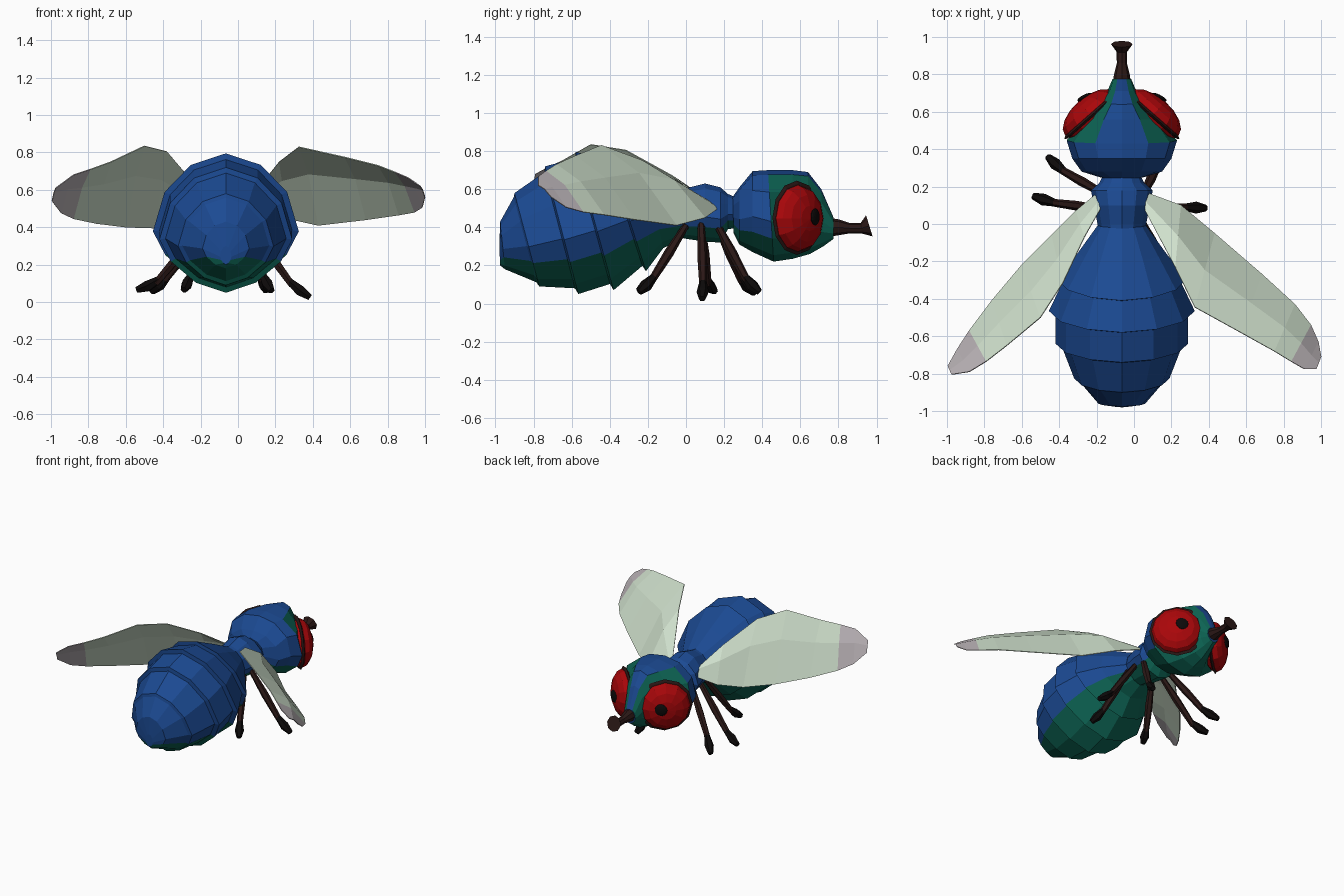
import bpy, bmesh, math
from mathutils import Vector, Matrix

if "Cube" in bpy.data.objects:
    bpy.data.objects.remove(bpy.data.objects["Cube"])

CX = -0.065  # body centre line


def mat(name, r, g, b):
    m = bpy.data.materials.new(name)
    m.diffuse_color = (r, g, b, 1)
    m.use_nodes = True
    m.node_tree.nodes["Principled BSDF"].inputs["Base Color"].default_value = m.diffuse_color
    return m


BLUE = mat("blue", 0.011, 0.068, 0.29)
TEAL = mat("teal", 0.004, 0.13, 0.09)
RED = mat("red", 0.40, 0.002, 0.003)
BROWN = mat("brown", 0.024, 0.009, 0.008)
BLACK = mat("black", 0.004, 0.003, 0.003)
WING = mat("wing", 0.62, 0.74, 0.60)
TIP = mat("wing_tip", 0.48, 0.44, 0.46)


def make(name, bm, mats):
    bmesh.ops.recalc_face_normals(bm, faces=bm.faces)
    me = bpy.data.meshes.new(name)
    bm.to_mesh(me)
    bm.free()
    ob = bpy.data.objects.new(name, me)
    for m in mats:
        me.materials.append(m)
    bpy.context.collection.objects.link(ob)
    return ob


# Half cross-sections: (width, height) from top to bottom
BODY = [(0, 1), (0.48, 0.83), (0.84, 0.43), (1, -0.15), (0.83, -0.5), (0.45, -0.84), (0, -1)]
HEAD = [(0, 1), (0.48, 0.90), (0.87, 0.52), (1, -0.12), (0.86, -0.5), (0.48, -0.86), (0, -1)]


def loft(name, rings, half=BODY, teal_from=99):
    """rings: (top y, top z, bottom y, bottom z, half width)"""
    profile = half + [(-a, b) for a, b in half[-2:0:-1]]
    n = len(profile)
    bm = bmesh.new()
    rows = []
    for yt, zt, yb, zb, w in rings:
        row = []
        for a, b in profile:
            t = (1 - b) / 2
            row.append(bm.verts.new((CX + a * w, yt + (yb - yt) * t, zt + (zb - zt) * t)))
        rows.append(row)
    for i in range(len(rows) - 1):
        for j in range(n):
            k = (j + 1) % n
            f = bm.faces.new((rows[i][j], rows[i][k], rows[i + 1][k], rows[i + 1][j]))
            s = min(j, n - 1 - j)  # strip number counted from the top
            f.material_index = int(s >= 4 or (i >= teal_from and s >= 1))
    bm.faces.new(rows[0])
    bm.faces.new(rows[-1])
    return make(name, bm, [BLUE, TEAL])


def shrink(r, k=0.91, back=0.01):
    yt, zt, yb, zb, w = r
    my, mz = (yt + yb) / 2, (zt + zb) / 2
    return (my + (yt - my) * k - back, mz + (zt - mz) * k,
            my + (yb - my) * k - back, mz + (zb - mz) * k, w * k)


# Abdomen with overlapping plates
plates = [(-0.90, 0.58, -0.77, 0.09, 0.255), (-0.74, 0.72, -0.565, 0.05, 0.355),
          (-0.58, 0.795, -0.38, 0.07, 0.39), (-0.41, 0.79, -0.21, 0.17, 0.345)]
rings = [(-0.98, 0.30, -0.975, 0.20, 0.03), (-0.975, 0.43, -0.95, 0.18, 0.125)]
for p in plates:
    rings += [shrink(p), p]
rings += [(-0.2, 0.69, -0.12, 0.29, 0.235), (-0.02, 0.60, 0.0, 0.35, 0.13)]
loft("abdomen", rings)

# Thorax and neck
loft("thorax", [(-0.05, 0.60, -0.05, 0.35, 0.12), (0.0, 0.605, 0.0, 0.34, 0.13),
                (0.10, 0.63, 0.10, 0.325, 0.15), (0.18, 0.61, 0.18, 0.32, 0.165),
                (0.22, 0.575, 0.22, 0.39, 0.12), (0.28, 0.55, 0.28, 0.40, 0.09)])

# Head
loft("head", [(0.245, 0.56, 0.25, 0.37, 0.11), (0.28, 0.61, 0.28, 0.31, 0.215),
              (0.35, 0.695, 0.35, 0.27, 0.265), (0.43, 0.70, 0.46, 0.22, 0.295),
              (0.56, 0.70, 0.56, 0.235, 0.20), (0.64, 0.69, 0.65, 0.26, 0.12),
              (0.71, 0.60, 0.72, 0.30, 0.075), (0.775, 0.45, 0.775, 0.34, 0.05)], HEAD, 3)


def ball(name, centre, scale, pole, m):
    bm = bmesh.new()
    bmesh.ops.create_uvsphere(bm, u_segments=12, v_segments=8, radius=1)
    rot = Vector(pole).to_track_quat('Z', 'Y').to_matrix().to_4x4()
    bm.transform(Matrix.Translation(centre) @ rot @ Matrix.Diagonal((*scale, 1)))
    return make(name, bm, [m])


# Domed eyes on the slanted sides of the face, each with a dark rim and pupil
for s, side in ((-1, "left"), (1, "right")):
    n = (s * 0.66, 0.75, 0)
    ball(side + "_eye", (CX + s * 0.172, 0.588, 0.447), (0.175, 0.175, 0.09), n, RED)
    ball(side + "_eye_rim", (CX + s * 0.162, 0.582, 0.45), (0.195, 0.195, 0.022), n, BROWN)
    ball(side + "_pupil", (CX + s * 0.198, 0.678, 0.455), (0.045, 0.045, 0.014), (s * 0.45, 0.9, 0), BLACK)


def tube(name, pts, radii, m, sides=6):
    """Tapered tube through points"""
    bm = bmesh.new()
    pts = [Vector(p) for p in pts]
    rows = []
    for i, p in enumerate(pts):
        d = pts[min(i + 1, len(pts) - 1)] - pts[max(i - 1, 0)]
        q = d.to_track_quat('Z', 'Y')
        rows.append([bm.verts.new(p + q @ Vector((radii[i] * math.cos(a), radii[i] * math.sin(a), 0)))
                     for a in (math.tau * k / sides for k in range(sides))])
    for r0, r1 in zip(rows, rows[1:]):
        for j in range(sides):
            k = (j + 1) % sides
            bm.faces.new((r0[j], r0[k], r1[k], r1[j]))
    bm.faces.new(rows[0])
    bm.faces.new(rows[-1])
    return make(name, bm, [m])


# Proboscis
tube("proboscis", [(CX, 0.75, 0.40), (CX, 0.80, 0.40), (CX, 0.86, 0.395), (CX, 0.92, 0.395), (CX, 0.962, 0.408)],
     [0.05, 0.042, 0.027, 0.028, 0.058], BROWN, 8)

# Legs: hip, ankle, toe
legs = {
    "left_front_leg": ((-0.16, 0.16, 0.42), (-0.39, 0.29, 0.12), (-0.46, 0.36, 0.055)),
    "left_middle_leg": ((-0.17, 0.08, 0.42), (-0.44, 0.115, 0.10), (-0.54, 0.15, 0.065)),
    "left_rear_leg": ((-0.16, 0.0, 0.41), (-0.26, -0.18, 0.12), (-0.29, -0.25, 0.065)),
    "right_front_leg": ((0.05, 0.16, 0.42), (0.13, 0.32, 0.12), (0.15, 0.385, 0.06)),
    "right_middle_leg": ((0.05, 0.08, 0.42), (0.29, 0.09, 0.09), (0.385, 0.085, 0.025)),
    "right_rear_leg": ((0.05, 0.0, 0.41), (0.14, -0.18, 0.12), (0.18, -0.245, 0.06)),
}
for name, (hip, ankle, toe) in legs.items():
    h, a, t = Vector(hip), Vector(ankle), Vector(toe)
    tube(name, [h, h.lerp(a, 0.5), a], [0.018, 0.026, 0.02], BROWN)
    tube(name.replace("leg", "foot"), [h.lerp(a, 0.93), a.lerp(t, 0.45), t], [0.02, 0.032, 0.018], BLACK)


def wing(name, lead, trail):
    """Cambered sheet between a leading and a trailing edge"""
    bm = bmesh.new()
    rows = []
    for a, b in zip(lead, trail):
        a, b = Vector(a), Vector(b)
        mid = a.lerp(b, 0.5) + Vector((0, 0, 0.11 * (b - a).length))
        rows.append([bm.verts.new(p) for p in (a, mid, b)])
    for i, (r0, r1) in enumerate(zip(rows, rows[1:])):
        for j in range(2):
            f = bm.faces.new((r0[j], r0[j + 1], r1[j + 1], r1[j]))
            f.material_index = int(i >= 5)
    ob = make(name, bm, [WING, TIP])
    mod = ob.modifiers.new("thickness", 'SOLIDIFY')
    mod.thickness = 0.005
    mod.offset = 0


# Wings, swept back unequally
wing("right_wing",
     [(0.06, 0.17, 0.50), (0.25, 0.10, 0.45), (0.43, -0.05, 0.41), (0.685, -0.27, 0.44),
      (0.86, -0.43, 0.465), (0.945, -0.54, 0.48), (0.985, -0.63, 0.505), (1.0, -0.71, 0.56)],
     [(0.06, 0.07, 0.55), (0.22, -0.23, 0.75), (0.325, -0.445, 0.83), (0.57, -0.58, 0.775),
      (0.75, -0.68, 0.73), (0.84, -0.735, 0.695), (0.91, -0.775, 0.665), (0.975, -0.775, 0.62)])
wing("left_wing",
     [(-0.19, 0.17, 0.50), (-0.31, 0.07, 0.43), (-0.44, -0.06, 0.395), (-0.60, -0.22, 0.40),
      (-0.76, -0.41, 0.42), (-0.88, -0.57, 0.445), (-0.945, -0.67, 0.475), (-0.995, -0.76, 0.54)],
     [(-0.18, 0.08, 0.55), (-0.265, -0.07, 0.67), (-0.38, -0.315, 0.805), (-0.50, -0.50, 0.835),
      (-0.68, -0.65, 0.75), (-0.79, -0.735, 0.71), (-0.88, -0.79, 0.68), (-0.975, -0.805, 0.61)])
